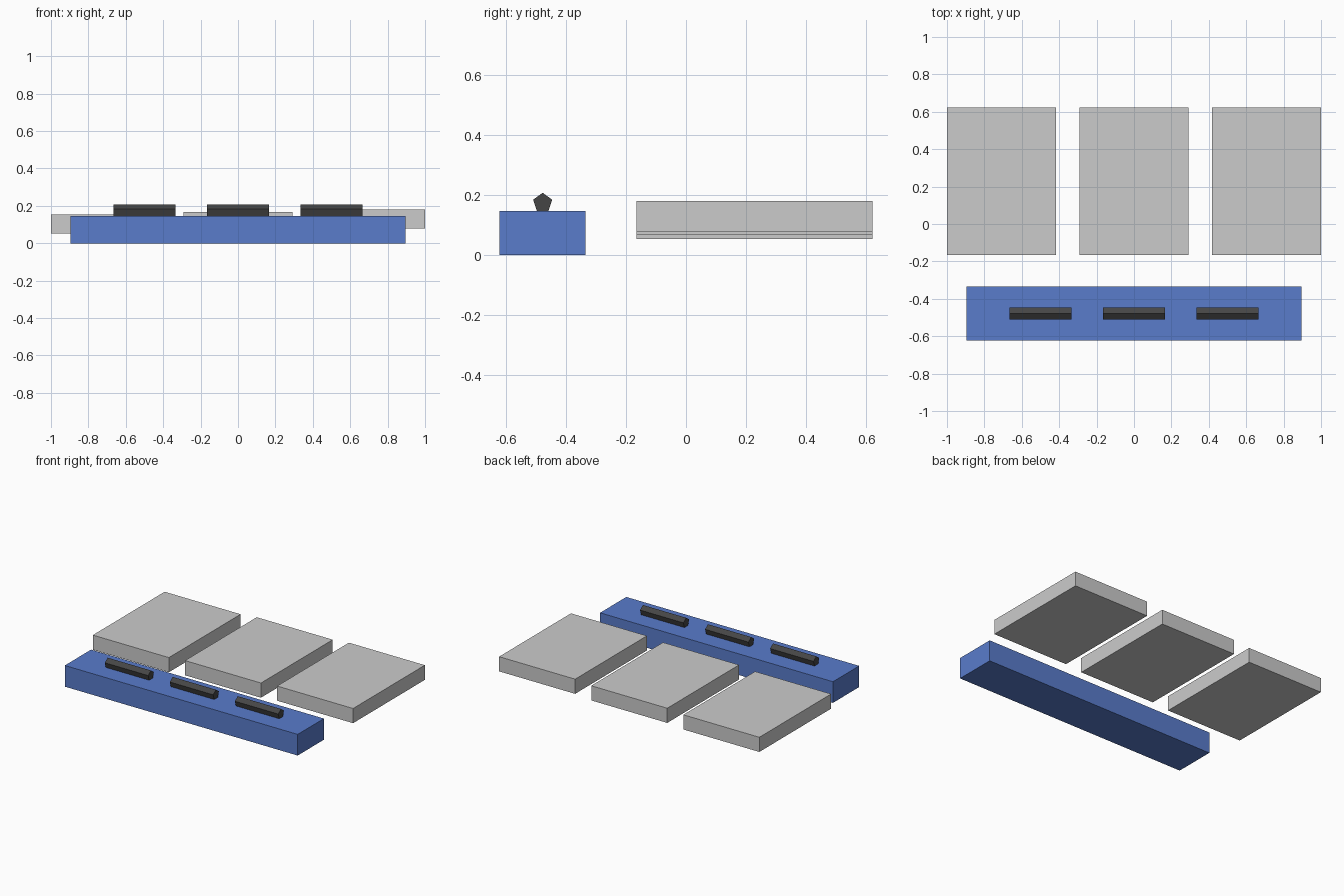
import bpy, bmesh, math
from mathutils import Matrix

if "Cube" in bpy.data.objects:
    bpy.data.objects.remove(bpy.data.objects["Cube"])


def material(name, color):
    m = bpy.data.materials.new(name)
    m.diffuse_color = (*color, 1.0)
    m.use_nodes = True
    m.node_tree.nodes["Principled BSDF"].inputs["Base Color"].default_value = m.diffuse_color
    return m


BLUE = material("blue", (0.10, 0.20, 0.60))
GREY = material("light_grey", (0.60, 0.60, 0.60))
DARK = material("charcoal", (0.06, 0.06, 0.06))


def add_object(name, bm, mat):
    mesh = bpy.data.meshes.new(name)
    bm.to_mesh(mesh)
    bm.free()
    mesh.materials.append(mat)
    obj = bpy.data.objects.new(name, mesh)
    bpy.context.collection.objects.link(obj)
    return obj


def box(name, center, size, mat):
    bm = bmesh.new()
    bmesh.ops.create_cube(bm, size=1.0, matrix=Matrix.Diagonal((*size, 1.0)))
    add_object(name, bm, mat).location = center


def pentagon_bar(name, center, radius, length, mat):
    # five-sided bar along x with one edge pointing up
    bm = bmesh.new()
    ring = []
    for i in range(5):
        a = math.pi / 2 + i * math.tau / 5
        ring.append(bm.verts.new((-length / 2, radius * math.cos(a), radius * math.sin(a))))
    cap = bm.faces.new(ring)
    ext = bmesh.ops.extrude_face_region(bm, geom=[cap], use_keep_orig=True)
    moved = [v for v in ext["geom"] if isinstance(v, bmesh.types.BMVert)]
    bmesh.ops.translate(bm, verts=moved, vec=(length, 0, 0))
    bmesh.ops.recalc_face_normals(bm, faces=bm.faces)
    add_object(name, bm, mat).location = center


# long blue base at the front
base_top = 0.147
box("base_block", (0, -0.479, base_top / 2), (1.79, 0.288, base_top), BLUE)

# three handles resting on the base
r = 0.0333
for i, x in enumerate((-0.5, 0.0, 0.5)):
    pentagon_bar(f"handle_{i + 1}", (x, -0.479, base_top + r * math.cos(math.pi / 5)),
                 r, 0.333, DARK)

# three floating panels, each slightly higher than the last
for i, x in enumerate((-0.708, 0.0, 0.708)):
    box(f"panel_{i + 1}", (x, 0.229, 0.104 + 0.0125 * i), (0.584, 0.788, 0.102), GREY)
